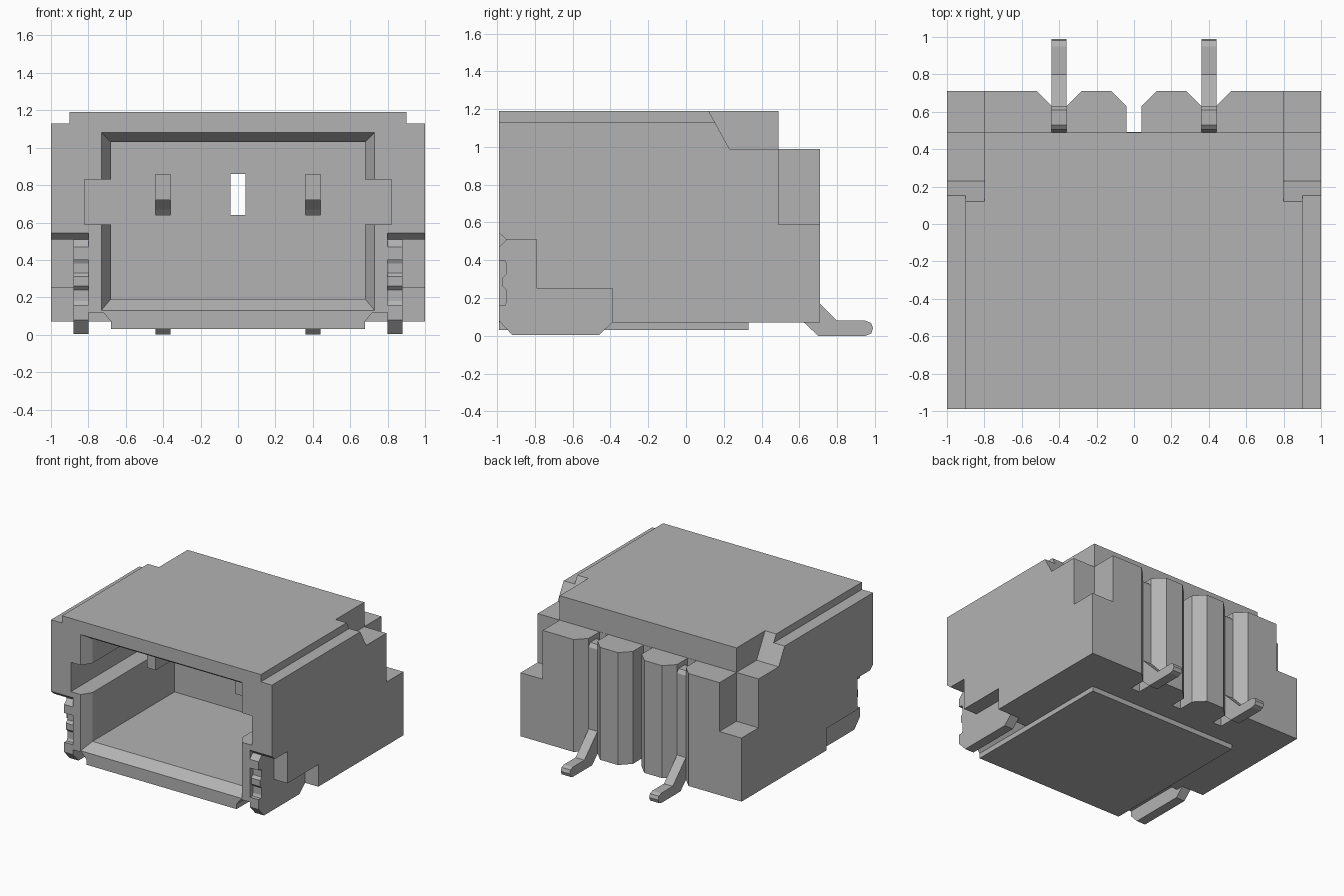
import bpy, bmesh
from mathutils import Vector

default = bpy.data.objects.get("Cube")
if default:
    bpy.data.objects.remove(default, do_unlink=True)

grey = bpy.data.materials.new("mid_grey")
grey.use_nodes = True
grey.diffuse_color = (0.45, 0.45, 0.455, 1)
grey.node_tree.nodes["Principled BSDF"].inputs["Base Color"].default_value = (0.45, 0.45, 0.455, 1)


def loft(name, rings):
    """Closed solid through a list of matching rings."""
    bm = bmesh.new()
    loops = [[bm.verts.new(p) for p in ring] for ring in rings]
    bm.faces.new(loops[0])
    bm.faces.new(loops[-1])
    for a, b in zip(loops, loops[1:]):
        for i in range(len(a)):
            j = (i + 1) % len(a)
            bm.faces.new((a[i], a[j], b[j], b[i]))
    bmesh.ops.recalc_face_normals(bm, faces=bm.faces)
    mesh = bpy.data.meshes.new(name)
    bm.to_mesh(mesh)
    bm.free()
    mesh.materials.append(grey)
    ob = bpy.data.objects.new(name, mesh)
    bpy.context.collection.objects.link(ob)
    return ob


def prism(name, axis, outline, lo, hi):
    """Extrude a 2D outline along an axis; the two other axes keep their order."""
    def place(a, b, d):
        return {"x": Vector((d, a, b)), "y": Vector((a, d, b)), "z": Vector((a, b, d))}[axis]
    return loft(name, [[place(a, b, d) for a, b in outline] for d in (lo, hi)])


def rect(a0, a1, b0, b1):
    return [(a0, b0), (a1, b0), (a1, b1), (a0, b1)]


def cut(target, cutter):
    mod = target.modifiers.new("cut", "BOOLEAN")
    mod.operation = "DIFFERENCE"
    mod.solver = "EXACT"
    mod.object = cutter
    bpy.context.view_layer.update()
    graph = bpy.context.evaluated_depsgraph_get()
    result = bpy.data.meshes.new_from_object(target.evaluated_get(graph))
    target.modifiers.clear()
    target.data = result
    bpy.data.objects.remove(cutter, do_unlink=True)


# Housing: stepped block
FRONT, BACK, FLOOR = -0.99, 0.71, 0.07
housing = prism("housing", "x", [(FRONT, FLOOR), (BACK, FLOOR), (BACK, 0.99),
                                 (0.49, 0.99), (0.49, 1.19), (FRONT, 1.19)], -1, 1)

# Front cavity with chamfered rim
rings = []
for y, w, z0, z1 in ((-1.0, 0.737, 0.123, 1.087), (-0.91, 0.68, 0.19, 1.03), (0.15, 0.68, 0.19, 1.03)):
    rings.append([(-w, y, z0), (w, y, z0), (w, y, z1), (-w, y, z1)])
cut(housing, loft("cavity_cutter", rings))

# Rear grooves with flared mouths, and the slots through the rear wall
for c in (-0.4, 0, 0.4):
    groove = [(c - 0.13, 0.72), (c - 0.04, 0.63), (c - 0.04, 0.492),
              (c + 0.04, 0.492), (c + 0.04, 0.63), (c + 0.13, 0.72)]
    cut(housing, prism("groove_cutter", "z", groove, 0, 1.05))
    cut(housing, prism("slot_cutter", "y", rect(c - 0.04, c + 0.04, 0.64, 0.86), 0.1, 0.55))

# Cuts repeated on both sides
recess = [(-1.1, 0), (-0.39, 0), (-0.39, 0.25), (-0.79, 0.25),
          (-0.79, 0.51), (-0.95, 0.51), (FRONT, 0.545), (-1.1, 0.64)]
ramp = [(0.12, 1.19), (0.23, 0.99), (0.6, 0.99), (0.6, 1.3), (0.054, 1.3)]
for s in (-1, 1):
    cut(housing, prism("shoulder_cutter", "x", rect(-1.1, 0.2, 1.13, 1.3), s * 0.9, s * 1.1))
    cut(housing, prism("ramp_cutter", "x", ramp, s * 0.8, s * 1.1))
    cut(housing, prism("corner_cutter", "x", rect(0.49, 0.8, 0.59, 1.1), s * 0.8, s * 1.1))
    cut(housing, prism("recess_cutter", "x", recess, s * 0.8, s * 1.1))
    cut(housing, prism("side_slot_cutter", "y", rect(*sorted((s * 0.6, s * 0.82)), 0.59, 0.83), -1.1, 0.149))
    notch = [(s * 0.67, 0.06), (s * 0.72, 0.12), (s * 0.81, 0.12), (s * 0.81, 0.06)]
    cut(housing, prism("notch_cutter", "y", notch, -1.1, -0.45))

# Raised plate under the housing
prism("base_plate", "z", rect(-0.68, 0.68, FRONT, 0.33), 0.03, 0.075)

# Solder tabs at the sides, with a toothed front edge
tab = [(-0.95, 0.51), (-0.79, 0.51), (-0.79, 0.25), (-0.39, 0.25), (-0.39, 0.07),
       (-0.46, 0.005), (-0.92, 0.005), (FRONT, 0.08), (FRONT, 0.16), (-0.96, 0.16),
       (-0.95, 0.18), (-0.95, 0.24), (-0.97, 0.26), (-0.97, 0.31), (-0.95, 0.33),
       (-0.95, 0.38), (-0.96, 0.40), (FRONT, 0.40), (FRONT, 0.47)]
for side, s in (("left", 1), ("right", -1)):
    prism(side + "_solder_tab", "x", tab, s * 0.8, s * 0.88)

# Contact pins: tip in the cavity, upright in the groove, foot behind
pin = [(-0.55, 0.86), (-0.55, 0.72), (0.44, 0.72), (0.5, 0.67), (0.55, 0.62),
       (0.55, 0.14), (0.70, 0), (0.95, 0), (0.98, 0.012), (0.99, 0.04),
       (0.98, 0.068), (0.95, 0.08), (0.80, 0.08), (0.63, 0.25), (0.63, 0.92),
       (0.61, 0.95), (0.53, 0.95), (0.505, 0.93), (0.495, 0.86)]
for side, x in (("left", 0.4), ("right", -0.4)):
    prism(side + "_pin", "x", pin, x - 0.04, x + 0.04)
